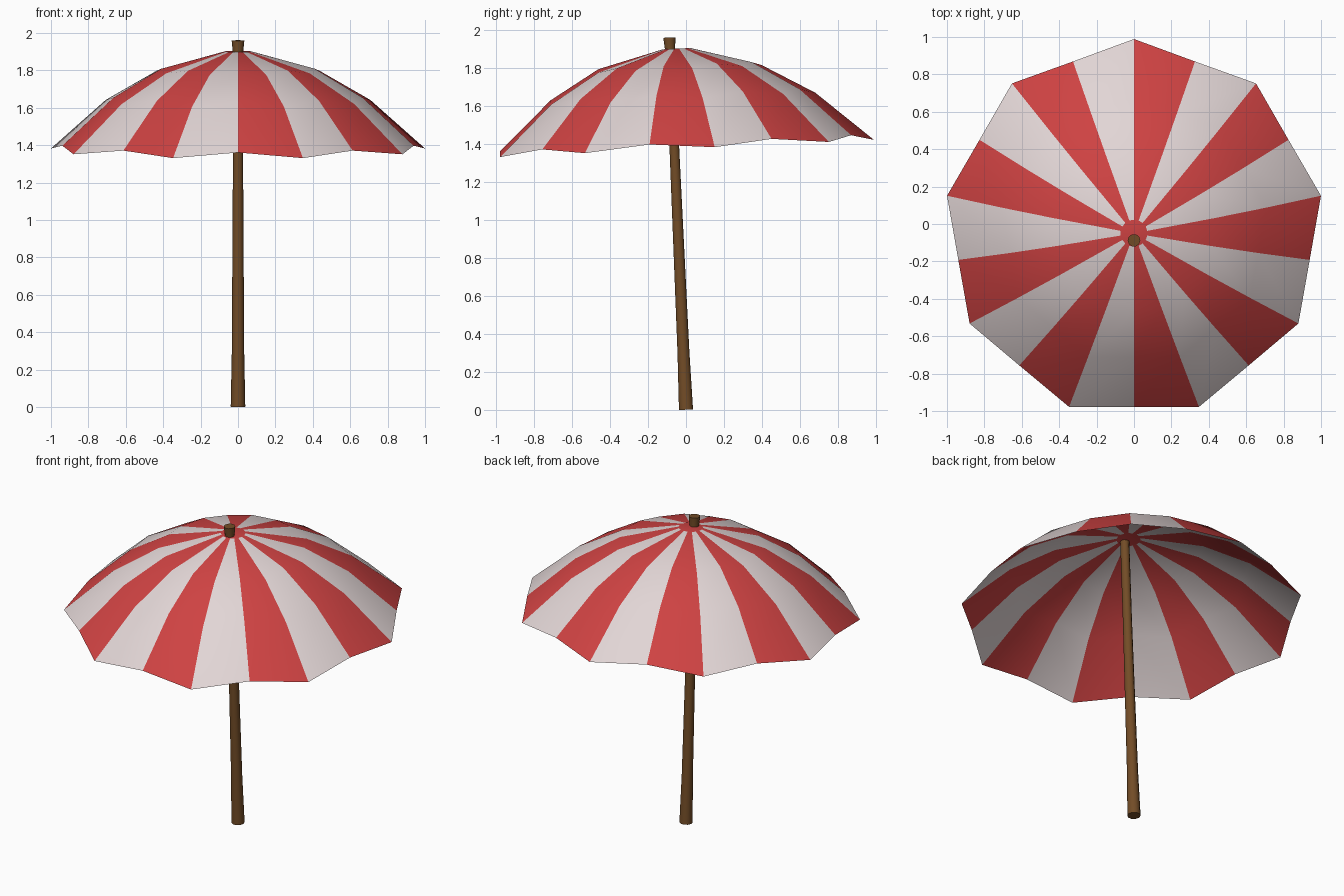
import bpy, bmesh, math
from mathutils import Matrix

if "Cube" in bpy.data.objects:
    bpy.data.objects.remove(bpy.data.objects["Cube"])


def material(name, rgb):
    m = bpy.data.materials.new(name)
    m.diffuse_color = (*rgb, 1)
    m.use_nodes = True
    m.node_tree.nodes["Principled BSDF"].inputs["Base Color"].default_value = m.diffuse_color
    return m


red = material("red cloth", (0.62, 0.055, 0.055))
white = material("off white cloth", (0.76, 0.67, 0.67))
brown = material("brown wood", (0.17, 0.073, 0.02))


def finish(name, bm, mats, matrix, angle):
    bm.normal_update()
    me = bpy.data.meshes.new(name)
    bm.to_mesh(me)
    bm.free()
    ob = bpy.data.objects.new(name, me)
    bpy.context.collection.objects.link(ob)
    for m in mats:
        me.materials.append(m)
    ob.matrix_world = matrix
    bpy.ops.object.select_all(action='DESELECT')
    ob.select_set(True)
    bpy.context.view_layer.objects.active = ob
    bpy.ops.object.shade_smooth_by_angle(angle=math.radians(angle))
    return ob


def skin(bm, rings):
    """Join consecutive rings (bottom to top, counter-clockwise) with quads."""
    n = len(rings[0])
    for lo, hi in zip(rings, rings[1:]):
        for i in range(n):
            j = (i + 1) % n
            f = bm.faces.new((lo[i], lo[j], hi[j], hi[i]))
            f.material_index = i % 2


# Canopy: nine panels, each split down the middle into a white and a red half.
# Profile: rib radius, height above the rim, lift of the panel middles
profile = [(1.015, 0, 0.03), (0.718, 0.262, 0.024), (0.443, 0.42, 0.018), (0.072, 0.527, 0)]
SIDES = 9
bm = bmesh.new()
rings = []
for k, (r, h, lift) in enumerate(profile):
    ring = []
    for i in range(SIDES * 2):
        a = math.pi / 2 + i * math.pi / SIDES
        mid = i % 2
        rr = r * math.cos(math.pi / SIDES) if mid and lift else r
        ring.append(bm.verts.new((rr * math.cos(a), rr * math.sin(a), h + lift * mid)))
    rings.append(ring)
skin(bm, rings)
bm.faces.new(rings[-1]).material_index = 1      # red crown
finish("canopy", bm, [white, red],
       Matrix.Translation((0, -0.025, 1.375)) @ Matrix.Rotation(math.radians(2.63), 4, 'X'), 60)

# Pole with flared foot and tip, leaning slightly forward
bm = bmesh.new()
rings = []
for r, z in [(0.039, 0), (0.033, 0.3), (0.027, 1.35), (0.027, 1.89), (0.034, 1.96)]:
    rings.append([bm.verts.new((r * math.cos(i * math.tau / 10), r * math.sin(i * math.tau / 10), z))
                  for i in range(10)])
skin(bm, rings)
bm.faces.new(rings[0][::-1])
bm.faces.new(rings[-1])
for f in bm.faces:
    f.material_index = 0
finish("pole", bm, [brown],
       Matrix.Translation((0, 0, 0.002)) @ Matrix.Rotation(math.radians(2.55), 4, 'X'), 40)
